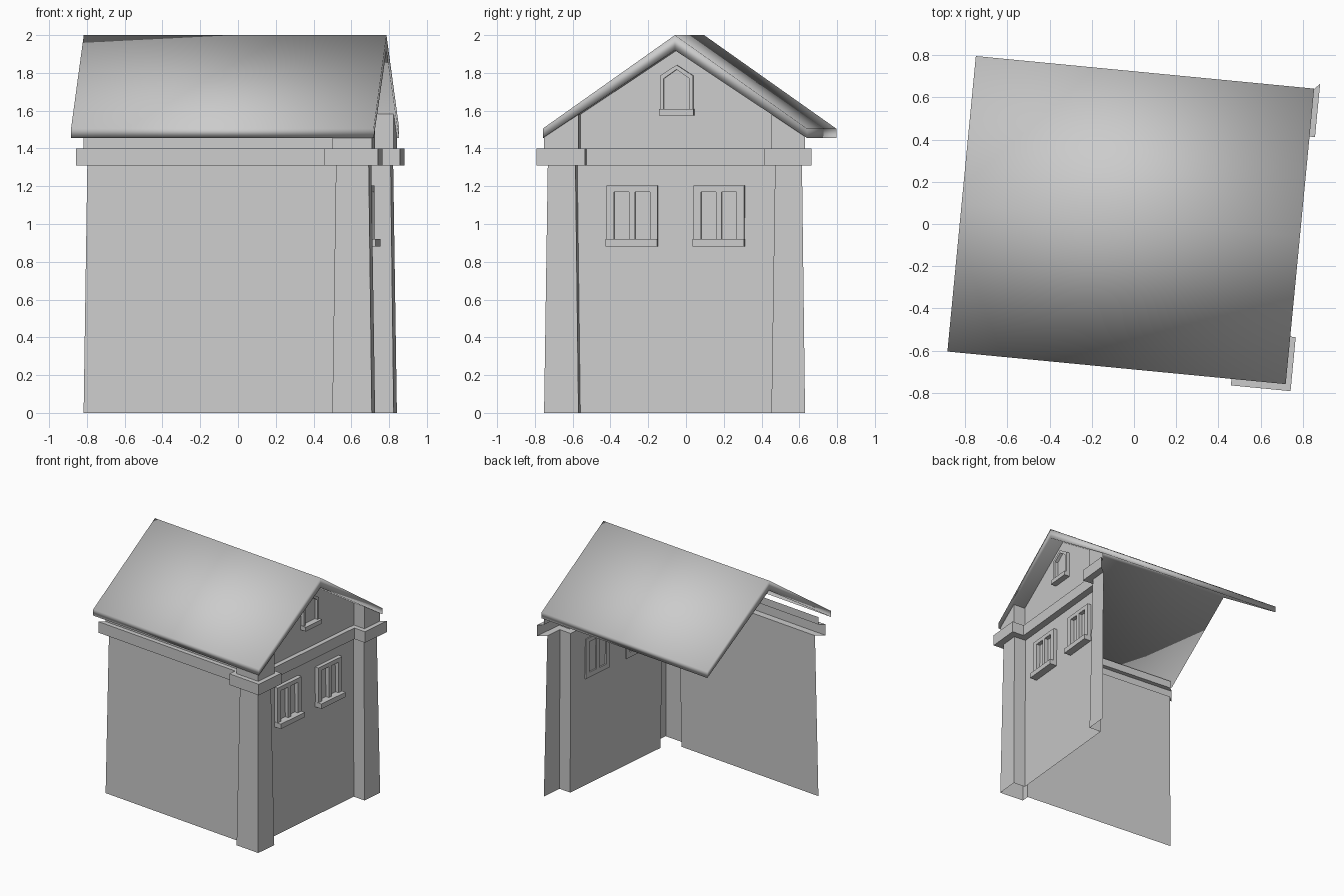
import bpy
from math import radians
from mathutils import Matrix

if "Cube" in bpy.data.objects:
    bpy.data.objects.remove(bpy.data.objects["Cube"])

TURN = Matrix.Rotation(radians(-5.5), 4, 'Z')   # whole house is slightly turned
RIDGE_Y = 0.017                                 # ridge line, local axis


def make(name, verts, faces):
    me = bpy.data.meshes.new(name)
    me.from_pydata(verts, [], faces)
    me.transform(TURN)
    me.update()
    ob = bpy.data.objects.new(name, me)
    bpy.context.collection.objects.link(ob)
    return ob


def prism_x(name, outline, x0, x1):
    """Solid with a (y, z) outline, counter-clockwise seen from +x."""
    n = len(outline)
    verts = [(x, y, z) for x in (x0, x1) for y, z in outline]
    faces = [tuple(range(n))[::-1], tuple(range(n, 2 * n))]
    faces += [(i, (i + 1) % n, n + (i + 1) % n, n + i) for i in range(n)]
    return make(name, verts, faces)


def box(name, x0, x1, y0, y1, z0, z1):
    return prism_x(name, [(y0, z0), (y1, z0), (y1, z1), (y0, z1)], x0, x1)


def wall_top(x, y):
    """Front wall stops at eaves height, everything else meets the roof."""
    if y < -0.55:
        return 1.46
    return 1.92 - 0.465 / 0.703 * abs(y - RIDGE_Y)


# Plan of the front wall, corner post, end wall and half back post
# (first and last points only steer the mitred ends)
WALL_X, WALL_Y = 0.674, -0.615
PLAN = [(-0.762, 1), (-0.762, WALL_Y), (0.567, WALL_Y), (0.567, -0.68),
        (0.777, -0.68), (0.777, -0.497), (WALL_X, -0.497), (WALL_X, RIDGE_Y),
        (WALL_X, 0.529), (0.777, 0.529), (0.777, 0.708), (-1, 0.708)]


def offset_plan(d):
    out = []
    for a, b, c in zip(PLAN, PLAN[1:], PLAN[2:]):
        normals = set()
        for p, q in ((a, b), (b, c)):
            dx, dy = q[0] - p[0], q[1] - p[1]
            length = abs(dx) + abs(dy)
            normals.add((round(dy / length), round(-dx / length)))
        out.append((b[0] + d * sum(n[0] for n in normals),
                    b[1] + d * sum(n[1] for n in normals)))
    return out


def sweep(name, profile):
    """Sheet following the plan; profile is (outward offset, z), z None = roof."""
    rows = [[(x, y, wall_top(x, y) if z is None else z) for x, y in offset_plan(d)]
            for d, z in profile]
    n = len(rows[0])
    faces = [(r * n + i, r * n + i + 1, (r + 1) * n + i + 1, (r + 1) * n + i)
             for r in range(len(rows) - 1) for i in range(n - 1)]
    return make(name, [v for row in rows for v in row], faces)


# Walls and posts: tapering lower part, projecting band, upper part to the roof
sweep("lower_walls", [(0, 0), (-0.018, 1.31)])
sweep("wall_band", [(-0.018, 1.31), (0.037, 1.31), (0.037, 1.40), (0, 1.40)])
sweep("upper_walls", [(0, 1.40), (0, None)])

# Gabled roof slab, softly shaded over the ridge
y0, y1 = RIDGE_Y - 0.703, RIDGE_Y + 0.703
roof = prism_x("roof", [(y0, 1.455), (RIDGE_Y, 1.92), (y1, 1.455),
                        (y1, 1.505), (RIDGE_Y, 2.0), (y0, 1.505)], -0.822, 0.788)
roof.data.shade_smooth()

# Two double windows in the end wall: sill, head, stiles and mullion
BACK, FACE, SILL = 0.65, 0.69, 0.722
for side, cy in (("front", -0.221), ("back", 0.241)):
    box(side + "_window_sill", BACK, SILL, cy - 0.137, cy + 0.137, 0.88, 0.92)
    box(side + "_window_head", BACK, FACE, cy - 0.135, cy + 0.135, 1.17, 1.203)
    for part, a, b in (("left_stile", -0.135, -0.095), ("mullion", -0.015, 0.015),
                       ("right_stile", 0.095, 0.135)):
        box(f"{side}_window_{part}", BACK, FACE, cy + a, cy + b, 0.92, 1.17)

# Small pointed gable window: sill and an arched frame around the pane
box("gable_window_sill", 0.66, SILL, RIDGE_Y - 0.092, RIDGE_Y + 0.092, 1.575, 1.61)


def arch(w, shoulder, peak):
    return [(RIDGE_Y + w, 1.61), (RIDGE_Y + w, shoulder), (RIDGE_Y, peak),
            (RIDGE_Y - w, shoulder), (RIDGE_Y - w, 1.61)]


outer, inner = arch(0.088, 1.785, 1.842), arch(0.068, 1.77, 1.818)
for i in range(4):
    prism_x(f"gable_window_frame_{i + 1}",
            [outer[i], outer[i + 1], inner[i + 1], inner[i]], 0.66, 0.70)
